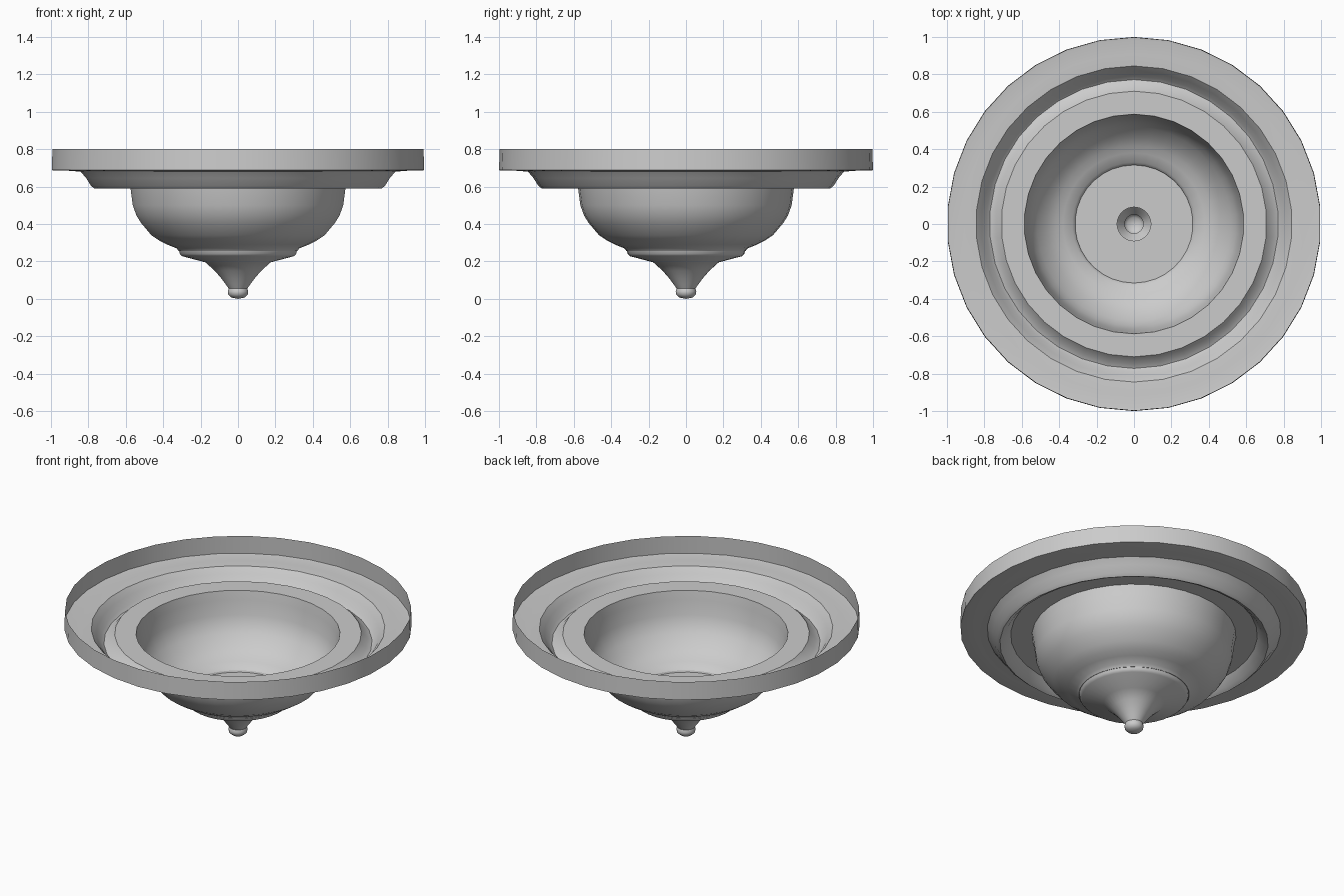
import bpy, bmesh
from math import sin, cos, pi, radians

if "Cube" in bpy.data.objects:
    bpy.data.objects.remove(bpy.data.objects["Cube"])

SIDES = 34


def revolve(name, profile, sides=SIDES):
    """Spin an (r, z) profile about the z axis into an open thin shell."""
    bm = bmesh.new()
    rings = []
    for r, z in profile:
        if r < 1e-5:
            rings.append([bm.verts.new((0, 0, z))])
        else:
            rings.append([bm.verts.new((r * sin(2 * pi * i / sides), r * cos(2 * pi * i / sides), z))
                          for i in range(sides)])
    for a, b in zip(rings, rings[1:]):
        for i in range(sides):
            j = (i + 1) % sides
            if len(b) == 1:
                bm.faces.new((a[i], a[j], b[0]))
            else:
                bm.faces.new((a[i], a[j], b[j], b[i]))
    bmesh.ops.recalc_face_normals(bm, faces=bm.faces)
    mesh = bpy.data.meshes.new(name)
    bm.to_mesh(mesh)
    bm.free()
    ob = bpy.data.objects.new(name, mesh)
    bpy.context.collection.objects.link(ob)
    bpy.ops.object.select_all(action='DESELECT')
    ob.select_set(True)
    bpy.context.view_layer.objects.active = ob
    bpy.ops.object.shade_smooth_by_angle(angle=radians(42))
    return ob


# Upright rim, sloping dish, rounded groove and flat inner ledge
revolve("rim_dish", [(0.996, 0.80), (1.0, 0.688), (0.985, 0.685), (0.91, 0.685), (0.845, 0.68),
                     (0.815, 0.645), (0.79, 0.605), (0.772, 0.59), (0.745, 0.603),
                     (0.71, 0.645), (0.587, 0.645)])

# Deep bowl hanging from the ledge
revolve("bowl", [(0.587, 0.645), (0.577, 0.59), (0.565, 0.50), (0.545, 0.445), (0.52, 0.405),
                 (0.465, 0.34), (0.42, 0.31), (0.38, 0.29), (0.33, 0.27), (0.318, 0.255)])

# Flat floor of the bowl with a small central hole
revolve("bowl_floor", [(0.318, 0.252), (0.09, 0.252)])

# Tapering finial with a ball tip
revolve("finial", [(0.318, 0.262), (0.312, 0.24), (0.30, 0.228), (0.175, 0.195), (0.125, 0.15),
                   (0.09, 0.11), (0.068, 0.08), (0.05, 0.055), (0.055, 0.04),
                   (0.052, 0.022), (0.035, 0.007), (0, 0)])
